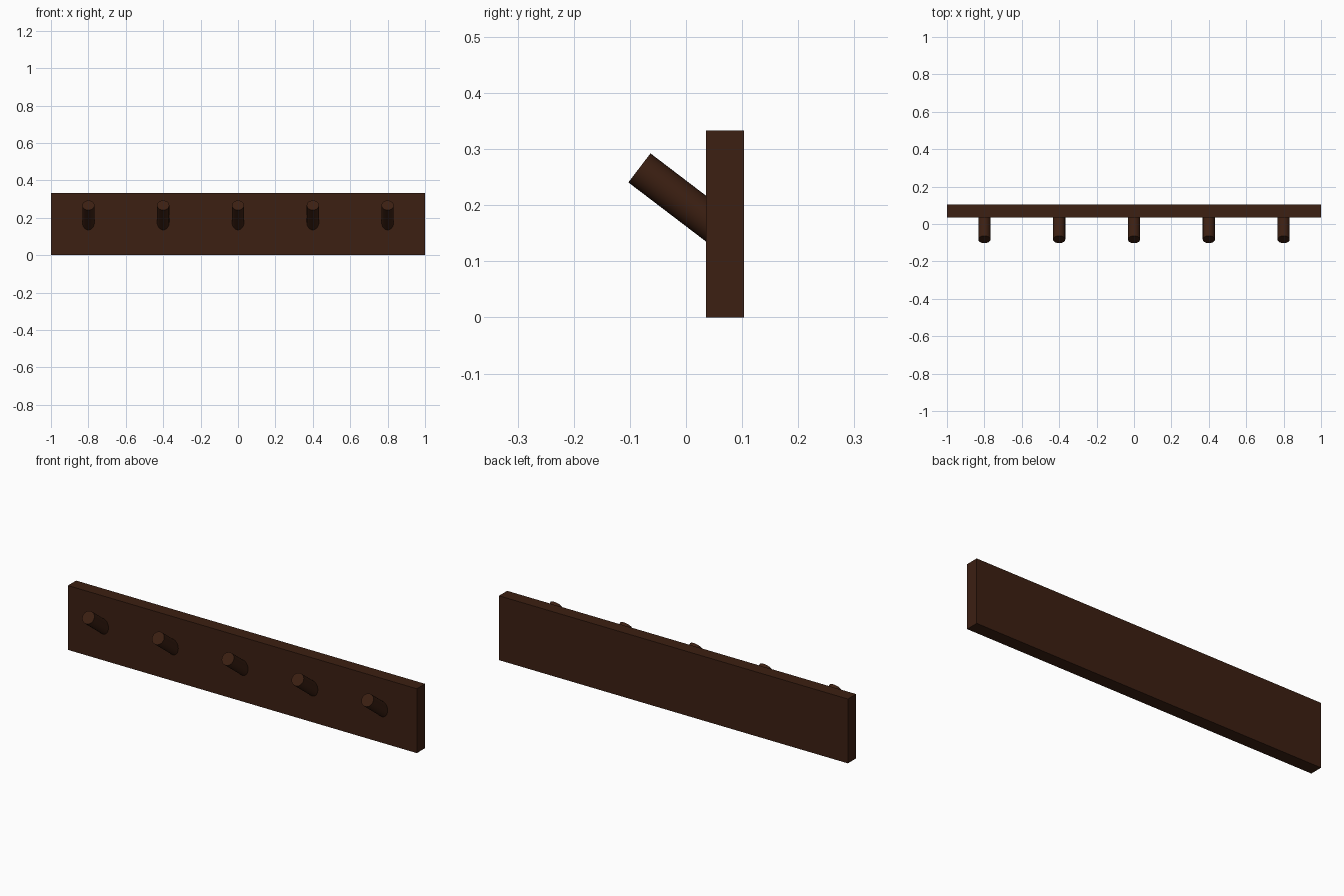
import bpy
from math import radians, sin, cos
from mathutils import Vector

if "Cube" in bpy.data.objects:
    bpy.data.objects.remove(bpy.data.objects["Cube"])

wood = bpy.data.materials.new("dark_wood")
wood.diffuse_color = (0.045, 0.014, 0.006, 1)
wood.use_nodes = True
wood.node_tree.nodes["Principled BSDF"].inputs["Base Color"].default_value = wood.diffuse_color

# Back board
bpy.ops.mesh.primitive_cube_add(size=1, location=(0, 0.0695, 0.1667))
board = bpy.context.object
board.name = "back_board"
board.scale = (2, 0.067, 0.3333)
bpy.ops.object.transform_apply(location=False, rotation=False, scale=True)
board.data.materials.append(wood)

# Slanted round pegs, rooted inside the board
TILT, LENGTH, RADIUS = radians(52.7), 0.2, 0.0325
outward = Vector((0, -sin(TILT), cos(TILT)))
tip = Vector((0, -0.083, 0.2665))
for i in range(5):
    centre = tip - outward * LENGTH / 2 + Vector((-0.8 + 0.4 * i, 0, 0))
    bpy.ops.mesh.primitive_cylinder_add(vertices=32, radius=RADIUS, depth=LENGTH,
                                        location=centre, rotation=(TILT, 0, 0))
    peg = bpy.context.object
    peg.name = f"peg_{i + 1}"
    peg.data.materials.append(wood)
    bpy.ops.object.shade_smooth_by_angle()
